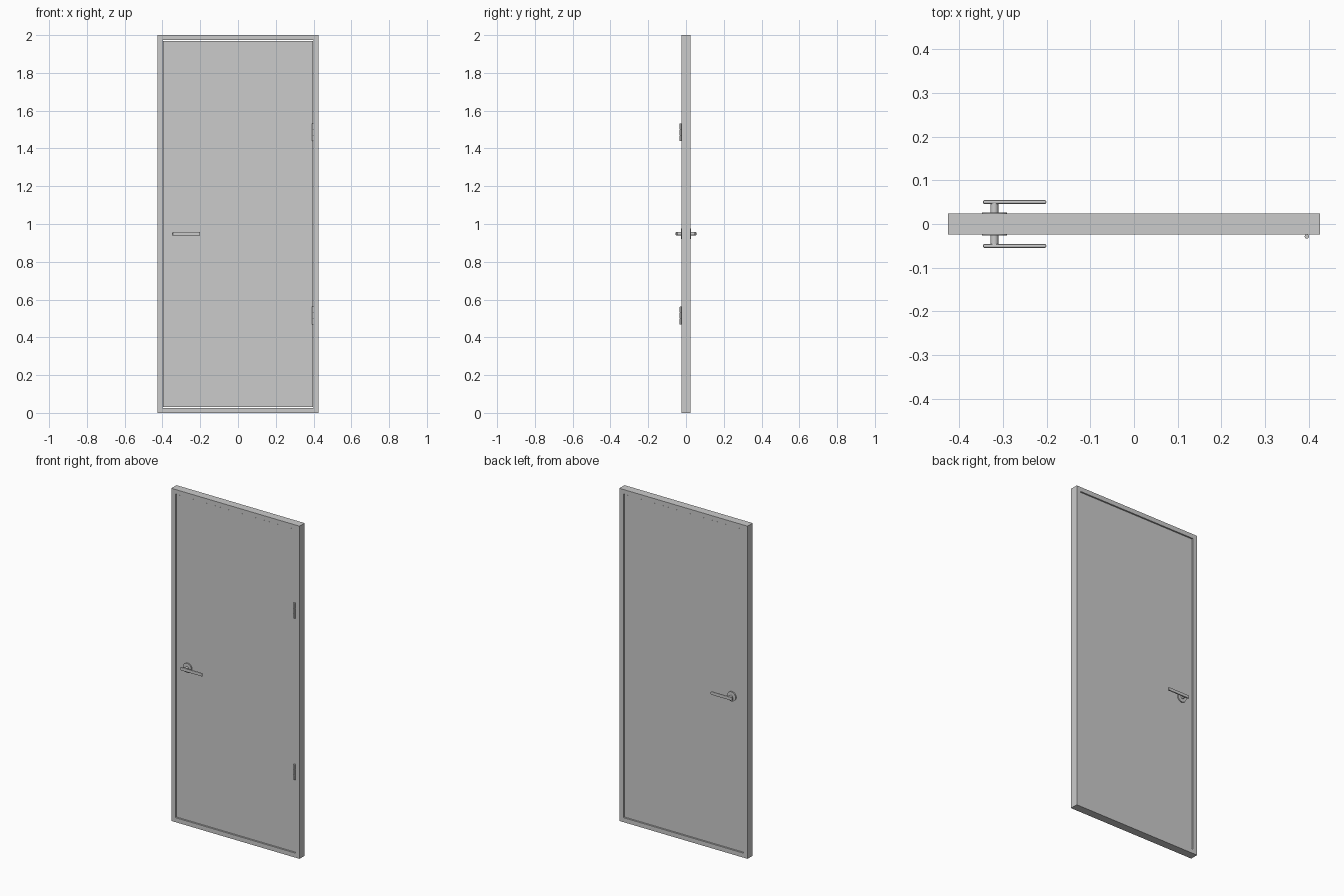
import bpy, bmesh
from math import radians

if "Cube" in bpy.data.objects:
    bpy.data.objects.remove(bpy.data.objects["Cube"])

W, H, D = 0.426, 2.0, 0.0245      # half width, height, half depth of the frame
B = 0.027                         # frame border
GAP = 0.003                       # clearance round the leaf
HX, HZ = -0.32, 0.948             # handle axis


def finish(name, bm):
    bmesh.ops.recalc_face_normals(bm, faces=bm.faces)
    me = bpy.data.meshes.new(name)
    bm.to_mesh(me)
    bm.free()
    ob = bpy.data.objects.new(name, me)
    bpy.context.collection.objects.link(ob)
    return ob


def box(name, lo, hi, bevel=0.0):
    bm = bmesh.new()
    bmesh.ops.create_cube(bm, size=1)
    for v in bm.verts:
        v.co = [(a + b) / 2 + c * (b - a) for a, b, c in zip(lo, hi, v.co)]
    ob = finish(name, bm)
    if bevel:
        m = ob.modifiers.new("bevel", 'BEVEL')
        m.width, m.segments = bevel, 2
    return ob


def cylinder(name, centre, radius, length, axis='Z', sides=32):
    rot = (radians(90), 0, 0) if axis == 'Y' else (0, 0, 0)
    bpy.ops.mesh.primitive_cylinder_add(vertices=sides, radius=radius, depth=length,
                                        location=centre, rotation=rot)
    ob = bpy.context.object
    ob.name = name
    bpy.ops.object.shade_smooth_by_angle(angle=radians(40))
    return ob


# Frame: closed rectangular ring
bm = bmesh.new()
rings = []
for y in (-D, D):
    for b in (0, B):
        rings.append([bm.verts.new((x, y, z)) for x, z in
                      ((-W + b, b), (W - b, b), (W - b, H - b), (-W + b, H - b))])
for p, q in ((0, 1), (2, 3), (0, 2), (1, 3)):
    for i in range(4):
        j = (i + 1) % 4
        bm.faces.new((rings[p][i], rings[p][j], rings[q][j], rings[q][i]))
finish("door_frame", bm)

# Door leaf, slightly recessed on both faces
e = B + GAP
box("door_leaf", (-W + e, -D + 0.005, e), (W - e, D - 0.005, H - e))

# Handle sets on both faces
for side, s in (("front", -1), ("back", 1)):
    cylinder("handle_rose_" + side, (HX, s * 0.0228, HZ), 0.0285, 0.008, 'Y', 48)
    cylinder("handle_neck_" + side, (HX, s * 0.0365, HZ), 0.009, 0.025, 'Y')
    y0, y1 = sorted((s * 0.046, s * 0.0545))
    box("handle_lever_" + side, (-0.346, y0, HZ - 0.0095),
        (-0.201, y1, HZ + 0.0095), 0.003)

# Hinges: three knuckles round a thin pin
for label, z in (("lower", 0.515), ("upper", 1.486)):
    cylinder("hinge_pin_" + label, (0.396, -0.0285, z), 0.004, 0.094, sides=16)
    for i in (-1, 0, 1):
        cylinder(f"hinge_knuckle_{label}_{i + 2}", (0.396, -0.0285, z + i * 0.0315),
                 0.005, 0.0295, sides=20)
